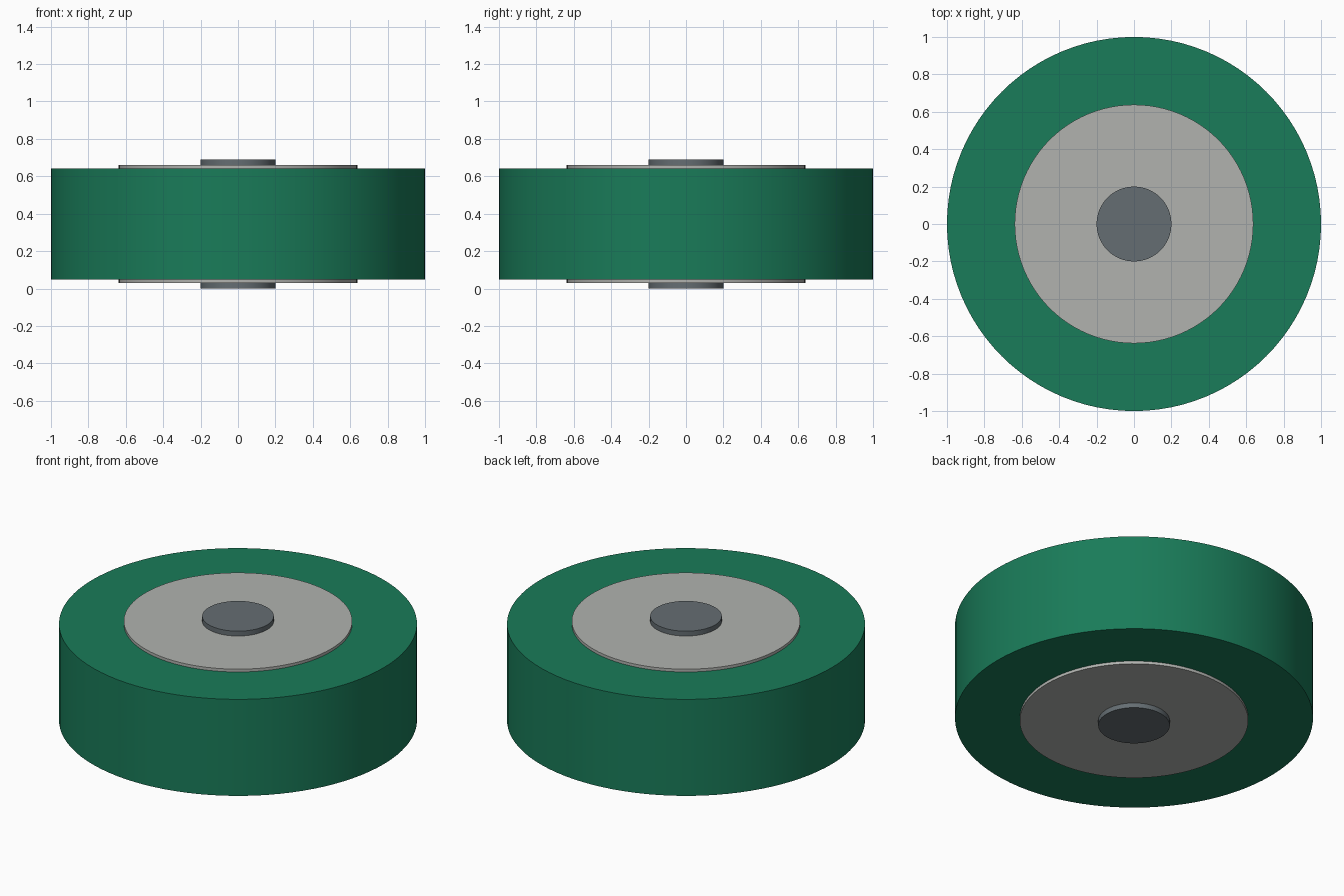
import bpy
import math

if "Cube" in bpy.data.objects:
    bpy.data.objects.remove(bpy.data.objects["Cube"])

MID_Z = 0.35


def material(name, rgb):
    mat = bpy.data.materials.new(name)
    mat.diffuse_color = (*rgb, 1.0)
    mat.use_nodes = True
    mat.node_tree.nodes["Principled BSDF"].inputs["Base Color"].default_value = mat.diffuse_color
    return mat


def disc(name, radius, height, mat):
    """Upright cylinder centred on the wheel's middle plane."""
    bpy.ops.mesh.primitive_cylinder_add(
        vertices=96, radius=radius, depth=height, location=(0, 0, MID_Z))
    obj = bpy.context.object
    obj.name = name
    obj.data.materials.append(mat)
    bpy.ops.object.shade_smooth_by_angle(angle=math.radians(30))
    return obj


# Tyre, hub plate and axle, each standing slightly proud of the last
disc("tyre", 1.0, 0.595, material("green_rubber", (0.01, 0.20, 0.10)))
disc("hub", 0.638, 0.63, material("light_metal", (0.44, 0.45, 0.43)))
disc("axle", 0.2, 0.69, material("dark_metal", (0.13, 0.155, 0.17)))

# Rest the axle on the ground plane
for obj in bpy.data.objects:
    obj.location.z = 0.345
